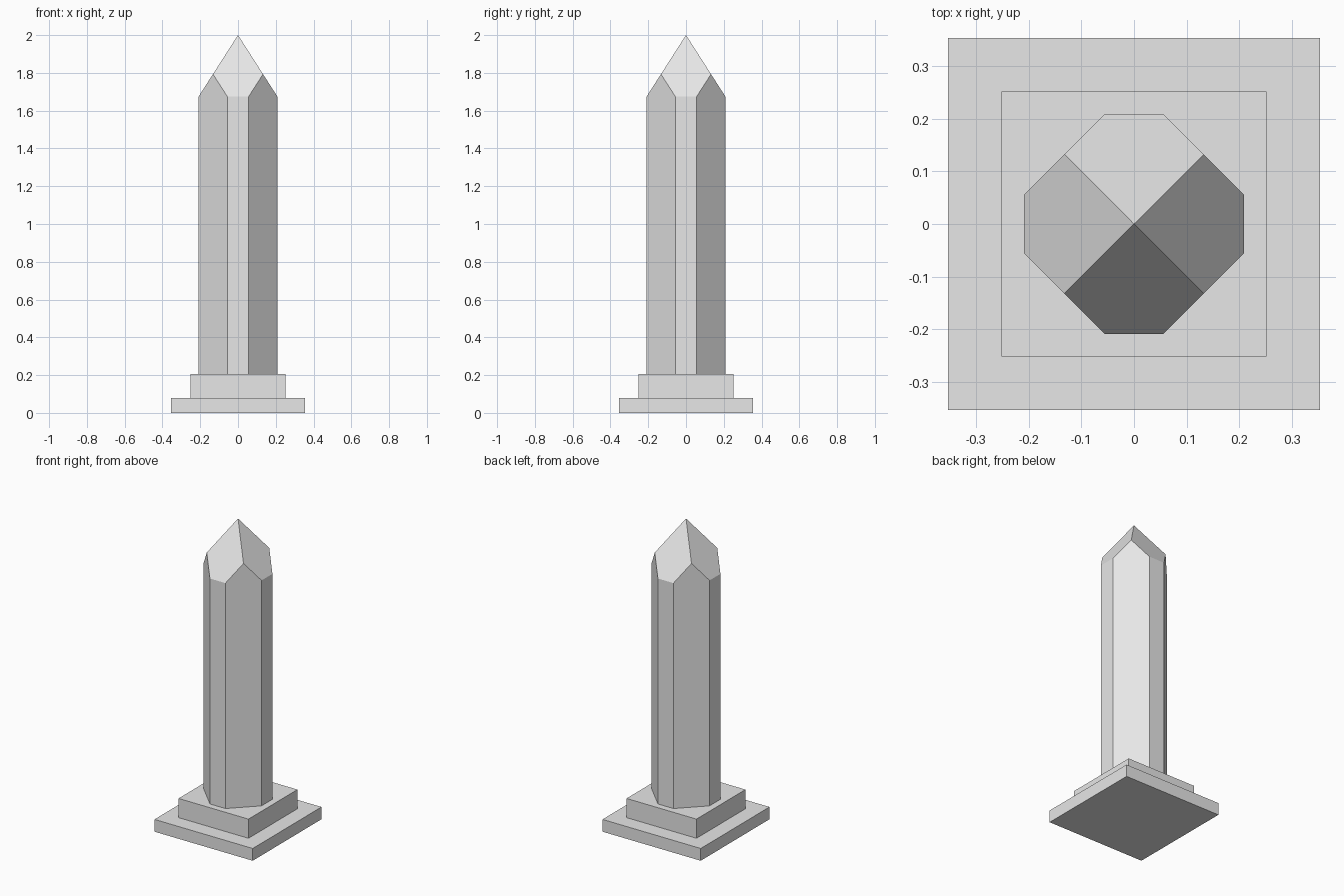
import bpy
import bmesh
from math import pi
from mathutils import Matrix, Vector

cube = bpy.data.objects.get("Cube")
if cube:
    bpy.data.objects.remove(cube, do_unlink=True)

stone = bpy.data.materials.new("grey_stone")
stone.use_nodes = True
GREY = (0.8, 0.8, 0.8, 1)
stone.diffuse_color = GREY
stone.node_tree.nodes["Principled BSDF"].inputs["Base Color"].default_value = GREY


def finish(name, bm):
    bmesh.ops.recalc_face_normals(bm, faces=bm.faces)
    mesh = bpy.data.meshes.new(name)
    bm.to_mesh(mesh)
    bm.free()
    mesh.materials.append(stone)
    obj = bpy.data.objects.new(name, mesh)
    bpy.context.collection.objects.link(obj)


def slab(name, half, bottom, top):
    bm = bmesh.new()
    bmesh.ops.create_cube(bm, size=1)
    bmesh.ops.scale(bm, vec=(2 * half, 2 * half, top - bottom), verts=bm.verts)
    bmesh.ops.translate(bm, vec=(0, 0, (bottom + top) / 2), verts=bm.verts)
    finish(name, bm)


def pillar(name, half, flat, bottom, tip, slope):
    """Square column with wide chamfered corners under a four-sided point."""
    mid = (half + flat) / 2
    shoulder, ridge = tip - slope * half, tip - slope * mid
    bm = bmesh.new()
    for quarter in range(4):
        turn = Matrix.Rotation(quarter * pi / 2, 3, "Z")

        def face(*points):
            bm.faces.new([bm.verts.new(turn @ Vector(p)) for p in points])

        # narrow side
        face((-flat, -half, bottom), (flat, -half, bottom),
             (flat, -half, shoulder), (-flat, -half, shoulder))
        # chamfered corner rising to a gable
        face((flat, -half, bottom), (half, -flat, bottom), (half, -flat, shoulder),
             (mid, -mid, ridge), (flat, -half, shoulder))
        # sloping face of the point
        face((-flat, -half, shoulder), (flat, -half, shoulder),
             (mid, -mid, ridge), (0, 0, tip), (-mid, -mid, ridge))
    bmesh.ops.remove_doubles(bm, verts=bm.verts, dist=0.0001)
    bmesh.ops.holes_fill(bm, edges=[e for e in bm.edges if e.is_boundary], sides=0)
    finish(name, bm)


# stepped plinth and pointed shaft
slab("lower_step", 0.354, 0, 0.08)
slab("upper_step", 0.252, 0.08, 0.205)
pillar("shaft", 0.209, 0.056, 0.205, 2, 1.56)
